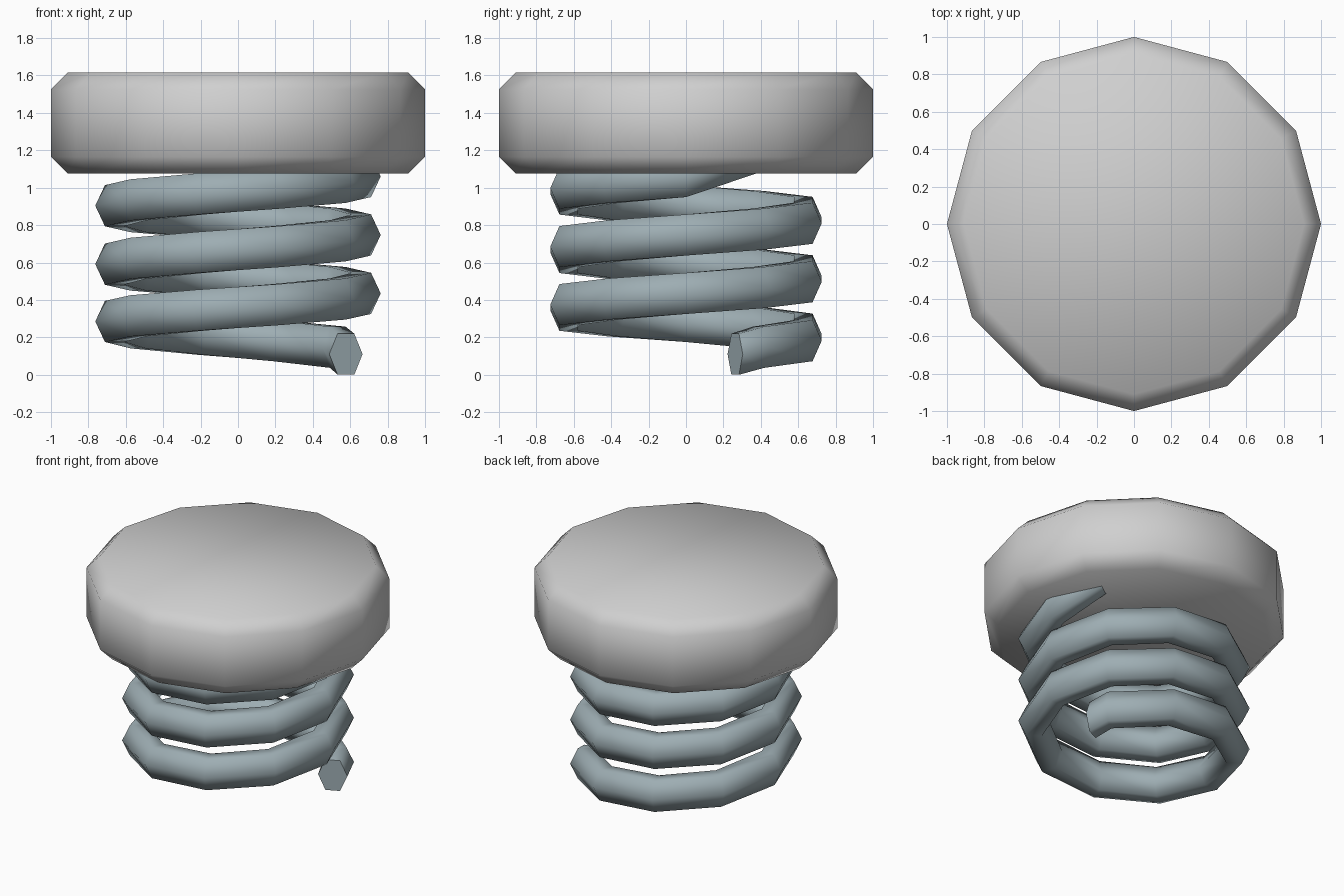
import bpy
from math import cos, sin, radians

if "Cube" in bpy.data.objects:
    bpy.data.objects.remove(bpy.data.objects["Cube"])


def material(name, rgb):
    m = bpy.data.materials.new(name)
    m.diffuse_color = (*rgb, 1)
    m.use_nodes = True
    m.node_tree.nodes["Principled BSDF"].inputs["Base Color"].default_value = m.diffuse_color
    return m


def skin_rings(name, rings, mat):
    """Closed, smooth mesh through equal-sized rings, with end faces."""
    n = len(rings[0])
    verts = [p for ring in rings for p in ring]
    faces = [tuple(reversed(range(n)))]
    for k in range(len(rings) - 1):
        for i in range(n):
            j = (i + 1) % n
            faces.append((k * n + i, k * n + j, (k + 1) * n + j, (k + 1) * n + i))
    faces.append(tuple(range(len(verts) - n, len(verts))))
    me = bpy.data.meshes.new(name)
    me.from_pydata(verts, [], faces)
    me.materials.append(mat)
    for p in me.polygons:
        p.use_smooth = True
    ob = bpy.data.objects.new(name, me)
    bpy.context.collection.objects.link(ob)
    return ob


light_grey = material("light_grey", (0.63, 0.63, 0.63))
steel = material("blue_grey_steel", (0.34, 0.42, 0.45))

# Chamfered twelve-sided pad
profile = [(0.91, 1.075), (1.0, 1.165), (1.0, 1.525), (0.91, 1.615)]
skin_rings("pad", [[(r * cos(radians(30 * i)), r * sin(radians(30 * i)), z)
                    for i in range(12)] for r, z in profile], light_grey)

# Height of the coil's centre line by winding angle
heights = [(24.5, 0.11), (36, 0.147), (90, 0.2), (180, 0.285), (360, 0.435),
           (1080, 1.06), (1116, 1.2)]


def height(a):
    for (a0, z0), (a1, z1) in zip(heights, heights[1:]):
        if a <= a1:
            return z0 + (z1 - z0) * (a - a0) / (a1 - a0)
    return heights[-1][1]


# Hexagonal wire wound ten segments per turn; the lower end is cut short
rings = []
for a in [24.5] + [36 * k for k in range(1, 32)]:
    cut = a == 24.5
    radius, half = (0.634, 0.098) if cut else (0.66, 0.103)
    t = radians(a)
    ring = []
    for i in range(6):
        # wound so that faces point outwards along the path
        s = radians(-60 * i)
        r = radius + half * cos(s)
        ring.append((r * cos(t), r * sin(t), height(a) + 0.127 * sin(s)))
    rings.append(ring)
coil = skin_rings("spring_coil", rings, steel)
coil.data.polygons[0].use_smooth = False
